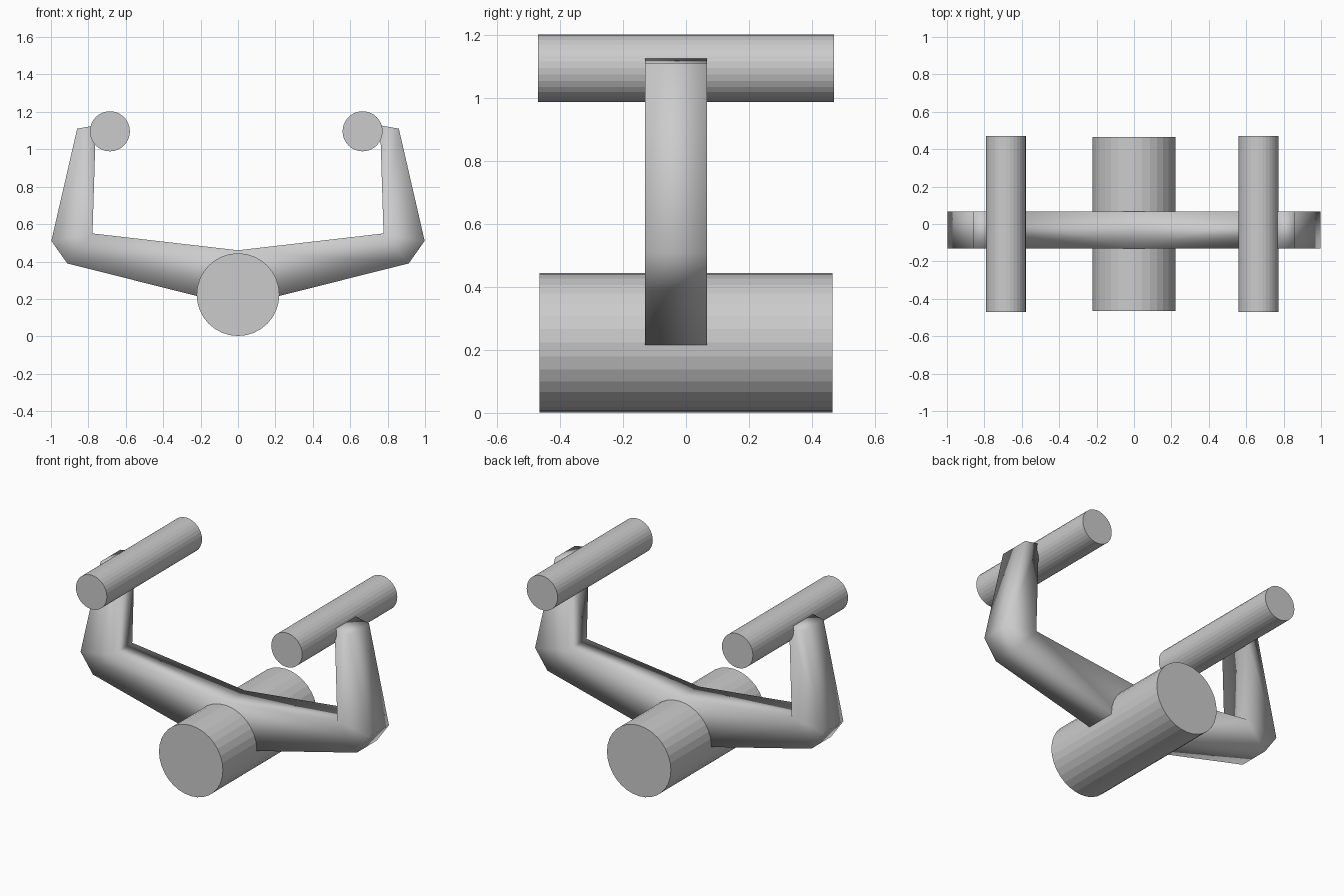
import bpy, bmesh, math

if "Cube" in bpy.data.objects:
    bpy.data.objects.remove(bpy.data.objects["Cube"])


def cylinder(name, x, z, radius, length):
    """Flat-shaded 32-sided cylinder lying along y."""
    bpy.ops.mesh.primitive_cylinder_add(
        vertices=32, radius=radius, depth=length,
        location=(x, 0, z), rotation=(math.pi / 2, 0, 0))
    bpy.context.object.name = name


# Central drum and the two handle rollers
cylinder("central_drum", 0, 0.223, 0.221, 0.93)
cylinder("left_roller", -0.685, 1.096, 0.107, 0.94)
cylinder("right_roller", 0.666, 1.096, 0.107, 0.94)

# Bracket: right half of the bent arm as an xz profile, extruded in y and mirrored
profile = [(0, 0.46), (0.778, 0.55), (0.76, 1.128), (0.86, 1.11),
           (0.998, 0.51), (0.913, 0.39), (0, 0.16)]
panels = [(0, 1, 5, 6), (1, 4, 5), (1, 2, 3, 4)]
y_front, y_back = -0.13, 0.066

bm = bmesh.new()
front = [bm.verts.new((x, y_front, z)) for x, z in profile]
back = [bm.verts.new((x, y_back, z)) for x, z in profile]
for panel in panels:
    bm.faces.new([front[i] for i in panel])
    bm.faces.new([back[i] for i in reversed(panel)])
for i in range(len(profile) - 1):  # the centre side stays open for mirroring
    bm.faces.new((front[i], front[i + 1], back[i + 1], back[i]))
bmesh.ops.recalc_face_normals(bm, faces=bm.faces)
for face in bm.faces:
    face.smooth = True

mesh = bpy.data.meshes.new("arm_bracket")
bm.to_mesh(mesh)
bm.free()
bracket = bpy.data.objects.new("arm_bracket", mesh)
bpy.context.collection.objects.link(bracket)
mirror = bracket.modifiers.new("mirror", 'MIRROR')
mirror.use_clip = True
